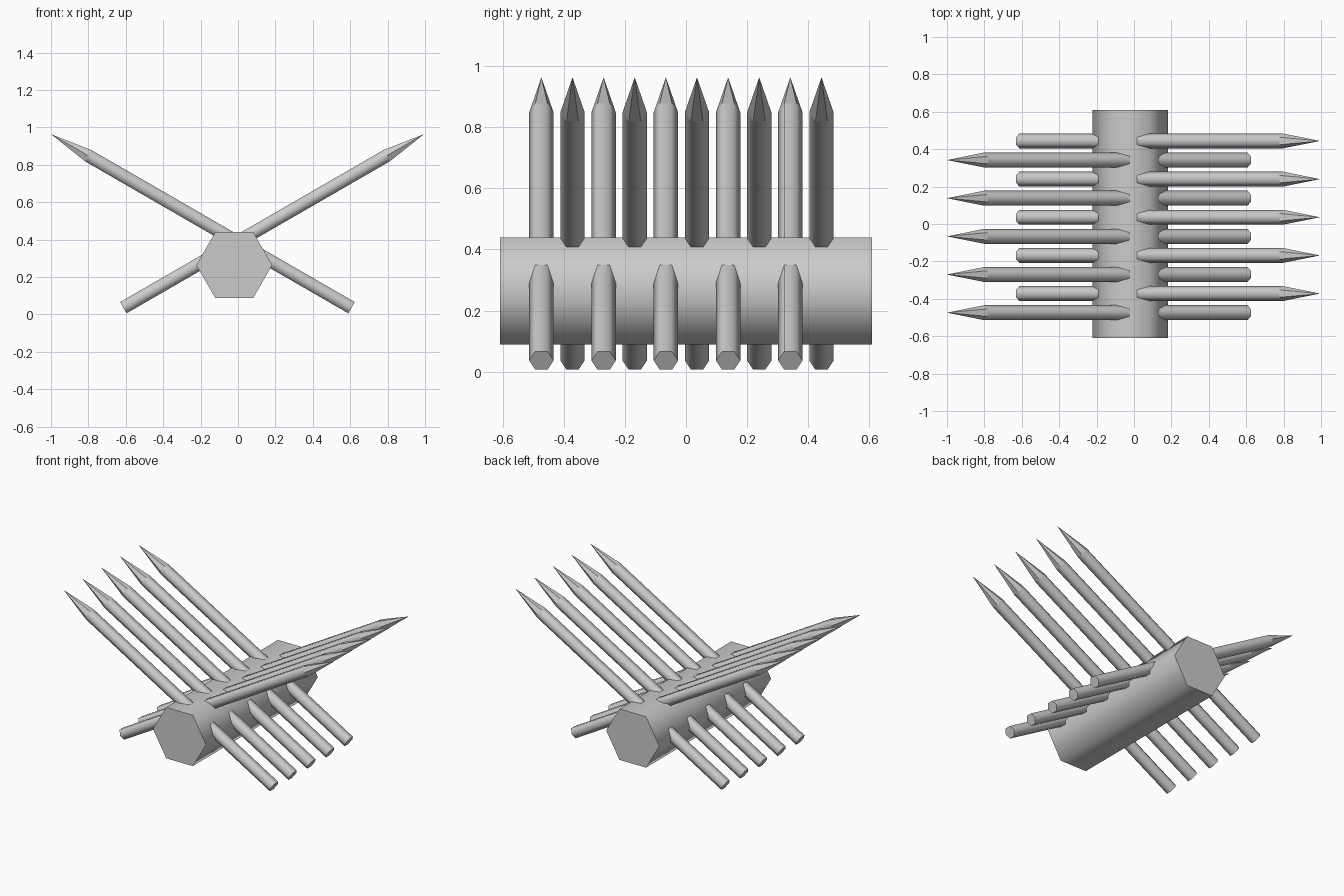
import bpy
import bmesh
from math import radians
from mathutils import Matrix, Vector

cube = bpy.data.objects.get("Cube")
if cube:
    bpy.data.objects.remove(cube, do_unlink=True)

GREY = (0.6, 0.6, 0.6, 1)
grey = bpy.data.materials.new("plain_grey")
grey.use_nodes = True
grey.diffuse_color = GREY
grey.node_tree.nodes["Principled BSDF"].inputs["Base Color"].default_value = GREY


def hex_rod(name, radius, length, tip=0):
    """Six-sided rod along local z from 0, with an optional pointed tip."""
    bm = bmesh.new()
    shaft = length - tip
    bmesh.ops.create_cone(bm, cap_ends=True, segments=6, radius1=radius,
                          radius2=radius, depth=shaft,
                          matrix=Matrix.Translation((0, 0, shaft / 2))
                          @ Matrix.Rotation(radians(90), 4, 'Z'))
    bm.normal_update()
    # Rounded shading on the shaft, flat on the ends and the point
    for f in bm.faces:
        f.smooth = abs(f.normal.z) < 0.5
    if tip:
        end = max(bm.faces, key=lambda f: f.calc_center_median().z)
        poked = bmesh.ops.poke(bm, faces=[end])
        poked["verts"][0].co.z = length
        for f in poked["faces"]:
            f.smooth = False
    bm.normal_update()
    mesh = bpy.data.meshes.new(name)
    bm.to_mesh(mesh)
    bm.free()
    mesh.materials.append(grey)
    obj = bpy.data.objects.new(name, mesh)
    bpy.context.collection.objects.link(obj)
    return obj


# Central beam, lying along y with a ridge on top
beam = hex_rod("beam", 0.203, 1.22)
beam.matrix_world = Matrix.Translation((-0.02, 0.61, 0.264)) @ Matrix.Rotation(radians(90), 4, 'X')

# Two alternating rows of crossing stakes
for side, label, first_y, butt_x in ((1, "left", -0.372, -0.613), (-1, "right", -0.474, 0.607)):
    for i in range(5):
        stake = hex_rod(f"stake_{label}_{i + 1}", 0.04, 1.856, 0.23)
        stake.matrix_world = (Matrix.Translation(Vector((butt_x, first_y + i * 0.204, 0.036)))
                              @ Matrix.Rotation(radians(60 * side), 4, 'Y')
                              @ Matrix.Rotation(radians(90), 4, 'Z'))
